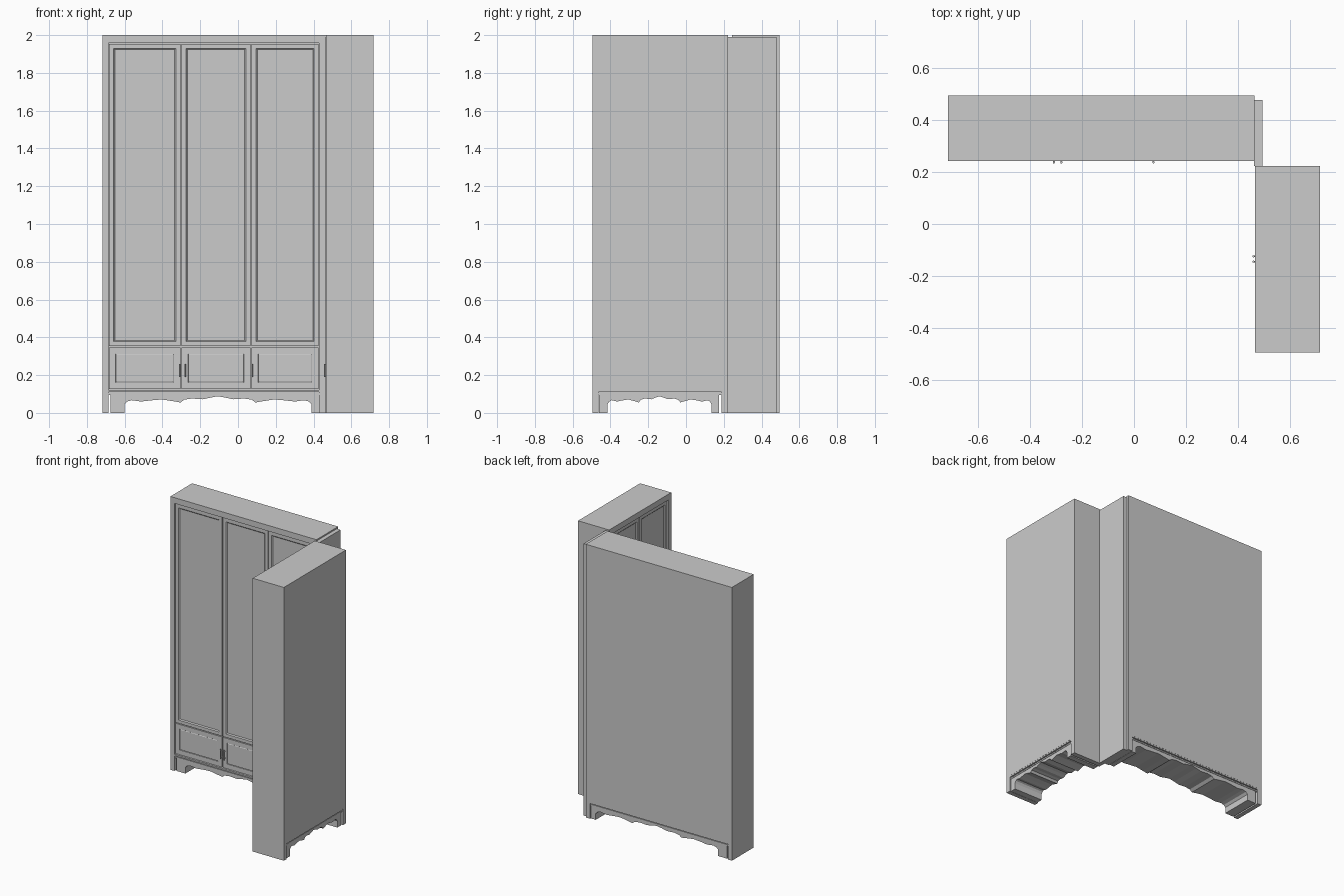
import bpy, bmesh
from math import radians
from mathutils import Matrix, Vector

if "Cube" in bpy.data.objects:
    bpy.data.objects.remove(bpy.data.objects["Cube"])

DEPTH = 0.252


def finish(name, bm, frame):
    bm.transform(frame)
    bmesh.ops.recalc_face_normals(bm, faces=bm.faces)
    mesh = bpy.data.meshes.new(name)
    bm.to_mesh(mesh)
    bm.free()
    ob = bpy.data.objects.new(name, mesh)
    bpy.context.collection.objects.link(ob)
    return ob


def box_bm(x0, x1, y0, y1, z0, z1):
    bm = bmesh.new()
    bmesh.ops.create_cube(bm, size=1)
    for v in bm.verts:
        v.co = Vector((x1 if v.co.x > 0 else x0,
                       y1 if v.co.y > 0 else y0,
                       z1 if v.co.z > 0 else z0))
    bm.normal_update()
    return bm


def box(name, frame, *dims):
    return finish(name, box_bm(*dims), frame)


def panel_door(name, frame, x0, x1, z0, z1, border, steps):
    # slab whose front face is stepped in or out by successive insets
    bm = box_bm(x0, x1, 0.008, 0.03, z0, z1)
    front = min(bm.faces, key=lambda f: f.normal.y)
    bmesh.ops.inset_region(bm, faces=[front], thickness=border, use_even_offset=True)
    for width, shift in steps:
        bmesh.ops.inset_region(bm, faces=[front], thickness=width, use_even_offset=True)
        for v in front.verts:
            v.co.y += shift
    return finish(name, bm, frame)


# half of the scalloped edge: (fraction from centre to leg, height)
SCALLOP = [(0, .088), (.08, .081), (.16, .072), (.28, .076), (.36, .07), (.4, .055),
           (.48, .062), (.6, .071), (.72, .066), (.82, .06), (.92, .067), (.97, .06),
           (1, .045), (1, 0)]


def apron(name, frame, x0, x1, s0, s1):
    mid, half = (s0 + s1) / 2, (s1 - s0) / 2
    pts = [(x0, .097), (x0, 0)]
    pts += [(mid - half * t, z) for t, z in reversed(SCALLOP)]
    pts += [(mid + half * t, z) for t, z in SCALLOP[1:]]
    pts += [(x1, 0), (x1, .097)]
    bm = bmesh.new()
    face = bm.faces.new([bm.verts.new((x, .008, z)) for x, z in pts])
    ext = bmesh.ops.extrude_face_region(bm, geom=[face])
    verts = [g for g in ext['geom'] if isinstance(g, bmesh.types.BMVert)]
    bmesh.ops.translate(bm, verts=verts, vec=(0, DEPTH - .016, 0))
    finish(name, bm, frame)


def handle(name, frame, x):
    # vertical bar standing on two posts
    bm = bmesh.new()
    bmesh.ops.create_cone(bm, cap_ends=True, segments=10, radius1=.0045, radius2=.0045,
                          depth=.07, matrix=Matrix.Translation((x, -.005, .225)))
    for z in (.2, .25):
        bmesh.ops.create_cone(bm, cap_ends=True, segments=8, radius1=.003, radius2=.003,
                              depth=.015, matrix=Matrix.Translation((x, .002, z))
                              @ Matrix.Rotation(radians(90), 4, 'X'))
    finish(name, bm, frame)


def cabinet(tag, frame, x0, x1, stile_l, stile_r, splits, handles, scallop):
    a, b = x0 + stile_l, x1 - stile_r
    # carcass, sides and top rail
    box(tag + "_carcass", frame, a, b, .018, DEPTH, .12, 2)
    box(tag + "_left_side", frame, x0, a, 0, DEPTH, 0, 2)
    box(tag + "_right_side", frame, b, x1, 0, DEPTH, 0, 2)
    box(tag + "_top_rail", frame, a, b, 0, .02, 1.958, 2)
    # doors above and small cupboard fronts below
    edges = [a, *splits, b]
    for i, (l, r) in enumerate(zip(edges, edges[1:])):
        l, r = l + .003, r - .003
        panel_door(f"{tag}_door_{i}", frame, l, r, .353, 1.954, .024,
                   [(.003, .004), (.004, .003)])
        panel_door(f"{tag}_lower_door_{i}", frame, l, r, .126, .347, .034,
                   [(.002, .003), (.003, -.002)])
    for i, x in enumerate(handles):
        handle(f"{tag}_handle_{i}", frame, x)
    # stepped base moulding and scalloped apron
    box(tag + "_base_moulding", frame, a, b, .001, DEPTH - .001, .111, .122)
    box(tag + "_base_cove", frame, a, b, .012, DEPTH - .012, .104, .112)
    box(tag + "_lower_moulding", frame, a, b, .005, DEPTH - .005, .095, .105)
    apron(tag + "_apron", frame, a + .011, b - .002, *scallop)


# long cabinet facing the front
cabinet("long_cabinet", Matrix.Translation((0, .243, 0)), -.718, .465, .033, .035,
        [-.301, .069], [-.309, -.28, .075], (-.602, .39))

# short cabinet turned to face left
turned = Matrix.Translation((.466, .223, 0)) @ Matrix.Rotation(radians(-90), 4, 'Z')
cabinet("short_cabinet", turned, 0, .718, .036, .033,
        [.358], [.348, .368], (.088, .638))

# corner filler joining the two cabinets
box("corner_panel", Matrix(), .463, .495, .223, .478, 0, 1.99)
